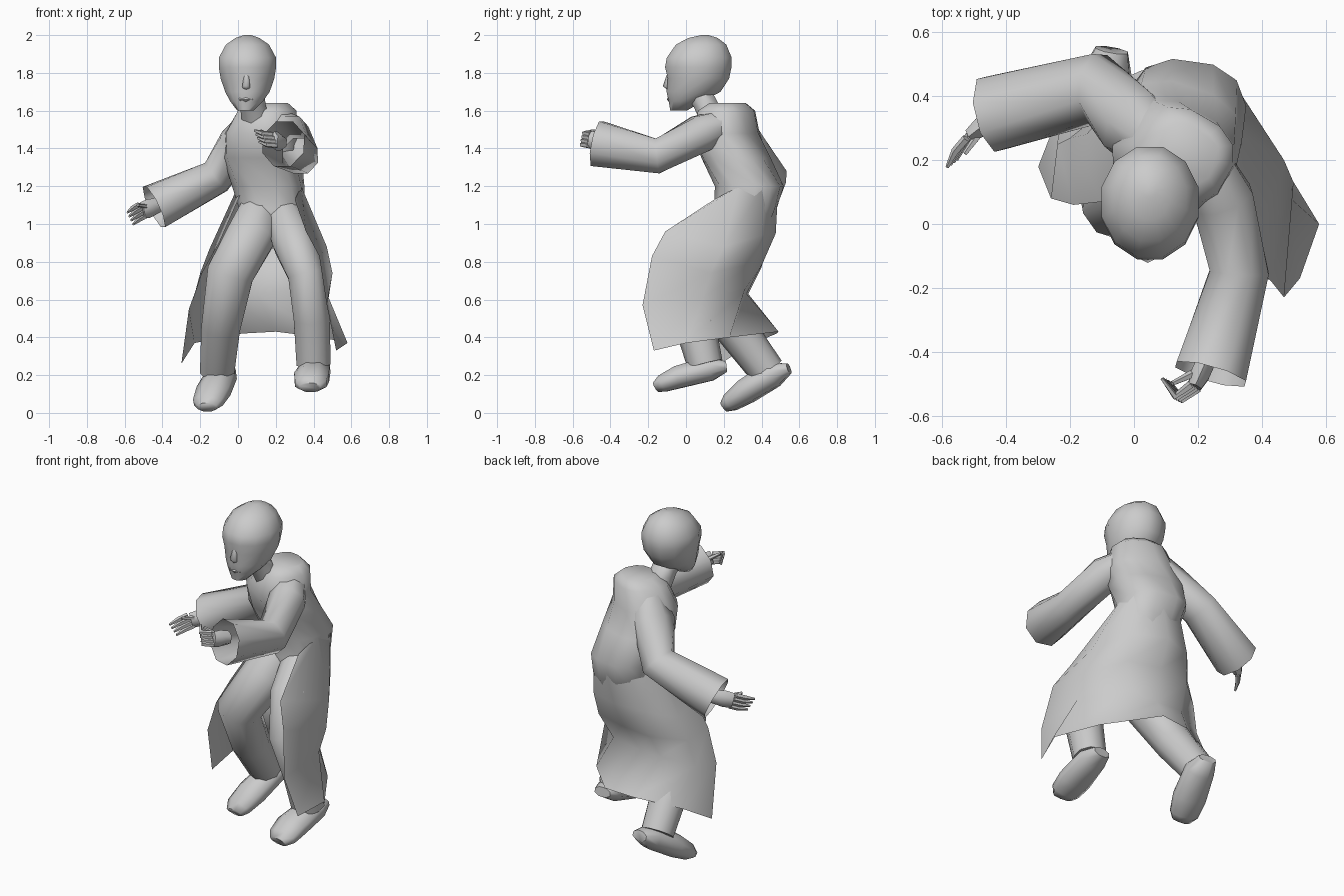
import bpy, bmesh, math
from mathutils import Vector as V


def finish(name, bm, angle=40):
    bmesh.ops.recalc_face_normals(bm, faces=bm.faces)
    me = bpy.data.meshes.new(name)
    bm.to_mesh(me)
    bm.free()
    ob = bpy.data.objects.new(name, me)
    bpy.context.collection.objects.link(ob)
    bpy.ops.object.select_all(action='DESELECT')
    ob.select_set(True)
    bpy.context.view_layer.objects.active = ob
    bpy.ops.object.shade_smooth_by_angle(angle=math.radians(angle))
    return ob


def bridge(bm, rings, closed=True):
    for a, b in zip(rings, rings[1:]):
        n = len(a)
        for i in range(n if closed else n - 1):
            j = (i + 1) % n
            bm.faces.new((a[i], a[j], b[j], b[i]))


def loft(name, rings, n=8, ref=(0, 0, 1), level=False, power=1.0, cap_end=True, bm=None):
    """Rings are (x, y, z, half width, half height[, turn]); across the path, or level."""
    own = bm is None
    bm = bm or bmesh.new()
    pts = [V(r[:3]) for r in rings]
    loops = []
    for i, r in enumerate(rings):
        t = (pts[min(i + 1, len(pts) - 1)] - pts[max(i - 1, 0)]).normalized()
        u = V(ref).cross(t).normalized()
        v = t.cross(u)
        if level:
            turn = math.radians(r[5] if len(r) > 5 else 0)
            c, s = math.cos(turn), math.sin(turn)
            u, v = V((c, s, 0)), V((-s, c, 0))
        loop = []
        for k in range(n):
            a = 2 * math.pi * (k + 0.5) / n
            c, s = (math.copysign(abs(f) ** power, f) for f in (math.cos(a), math.sin(a)))
            loop.append(bm.verts.new(pts[i] + u * r[3] * c + v * r[4] * s))
        loops.append(loop)
    bridge(bm, loops)
    bm.faces.new(loops[0])
    if cap_end:
        bm.faces.new(loops[-1])
    if own:
        return finish(name, bm, 65)


# head, with chin, brow and rounded crown
loft("head", [(.04, -.04, 1.60, .045, .045), (.045, -.0, 1.65, .09, .095),
              (.05, .04, 1.70, .122, .148), (.05, .066, 1.77, .147, .168),
              (.05, .065, 1.83, .157, .182), (.05, .07, 1.88, .157, .178),
              (.05, .08, 1.95, .118, .138), (.05, .09, 1.985, .065, .08),
              (.05, .1, 2.0, .02, .02)], n=12, level=True)
loft("nose", [(.045, -.09, 1.79, .014, .012), (.043, -.1, 1.73, .024, .022),
              (.043, -.085, 1.71, .02, .015)], n=6, level=True)
loft("lips", [(.042, -.075, 1.675, .04, .018), (.042, -.08, 1.66, .042, .022),
              (.042, -.07, 1.64, .03, .016)], n=6, level=True)
loft("neck", [(.06, .06, 1.71, .08, .08), (.08, .11, 1.62, .075, .075),
              (.11, .17, 1.5, .09, .08)], level=True)

# upper body, twisted at the shoulders and leaning back to the waist
loft("torso", [(.165, .22, 1.64, .1, .09, -30), (.155, .215, 1.60, .155, .14, -30),
               (.125, .21, 1.48, .195, .165, -28), (.13, .265, 1.35, .205, .175, -18),
               (.16, .335, 1.2, .19, .18, -8), (.18, .315, 1.08, .175, .165, -5),
               (.18, .29, .96, .15, .14, 0), (.18, .27, .87, .09, .1, 0)],
     n=12, level=True, power=.8)

# open-fronted coat skirt: rings run from left front edge round the back to right
skirt = [
    [(.01, .22, 1.15), (.0, .36, 1.2), (.09, .47, 1.22), (.22, .49, 1.22),
     (.32, .43, 1.22), (.335, .28, 1.2), (.3, .15, 1.13)],
    [(-.1, .07, .9), (-.15, .28, .87), (-.02, .43, .93), (.15, .475, .95),
     (.34, .4, .94), (.47, .2, .88), (.36, -.11, .96)],
    [(-.19, .06, .74), (-.2, .27, .74), (-.04, .4, .77), (.15, .405, .79),
     (.34, .35, .79), (.5, .13, .74), (.43, -.18, .83)],
    [(-.26, .08, .55), (-.24, .25, .59), (-.06, .33, .63), (.1, .32, .63),
     (.27, .31, .65), (.48, .09, .61), (.47, -.23, .57)],
    [(-.3, .18, .26), (-.23, .36, .37), (.02, .48, .42), (.2, .49, .43),
     (.44, .23, .4), (.58, .0, .37), (.52, -.17, .33)]]
bm = bmesh.new()
bridge(bm, [[bm.verts.new(p) for p in ring] for ring in skirt], closed=False)
finish("coat_skirt", bm, 60)

# bent trouser legs and shoes
legs = {
    "left": [(.12, .28, 1.08, .11, .1), (.07, .17, .94, .135, .13), (-.04, .07, .74, .13, .12),
             (-.09, .25, .46, .108, .11), (-.11, .43, .22, .095, .095)],
    "right": [(.24, .28, 1.06, .1, .11), (.3, .09, .9, .12, .13), (.36, -.04, .73, .1, .115),
              (.39, .04, .5, .1, .11), (.4, .1, .26, .095, .095)]}
shoes = {
    "left": [(-.07, .545, .235, .055, .03), (-.085, .46, .205, .085, .075),
             (-.13, .32, .115, .097, .07), (-.16, .235, .055, .085, .052), (-.165, .2, .03, .055, .03)],
    "right": [(.41, .215, .245, .055, .03), (.41, .13, .235, .085, .07),
              (.39, -.04, .19, .1, .065), (.385, -.125, .155, .09, .05), (.38, -.158, .135, .06, .03)]}
for side in legs:
    loft(side + "_trouser_leg", legs[side], n=10, ref=(0, 1, 0))
    loft(side + "_shoe", shoes[side])

# wide sleeves, open at the cuff
sleeves = {
    "left": [(.07, .27, 1.53, .09, .08), (0, .31, 1.43, .12, .1),
             (-.115, .425, 1.25, .115, .1), (-.445, .345, 1.09, .127, .127)],
    "right": [(.21, .2, 1.53, .09, .08), (.275, .08, 1.48, .105, .105),
              (.33, -.15, 1.36, .1, .1), (.24, -.47, 1.425, .122, .13)]}
for side, path in sleeves.items():
    loft(side + "_sleeve", path, cap_end=False)


def hand(name, wrist, palm, bend, tip, thumb, spread):
    bm = bmesh.new()
    w, p, b, t, th, s = map(V, (wrist, palm, bend, tip, thumb, spread))
    loft("", [(*w, .035, .04), (*w.lerp(p, .6), .035, .05), (*p, .025, .045)], 6, bm=bm)
    for i in range(4):
        o = s * (i - 1.5)
        loft("", [(*(p + o), .014, .015), (*(b + o), .013, .014), (*(t + o), .006, .007)], 5, bm=bm)
    loft("", [(*w.lerp(p, .4), .017, .017), (*th, .008, .008)], 5, bm=bm)
    finish(name, bm, 60)


# hands with separate fingers
hand("left_hand", (-.42, .35, 1.1), (-.51, .28, 1.07), (-.545, .24, 1.05), (-.57, .19, 1.03),
     (-.53, .22, 1.1), (.01, .008, -.021))
hand("right_hand", (.23, -.42, 1.43), (.19, -.51, 1.445), (.14, -.545, 1.45), (.1, -.49, 1.465),
     (.12, -.5, 1.495), (.008, -.004, -.02))
